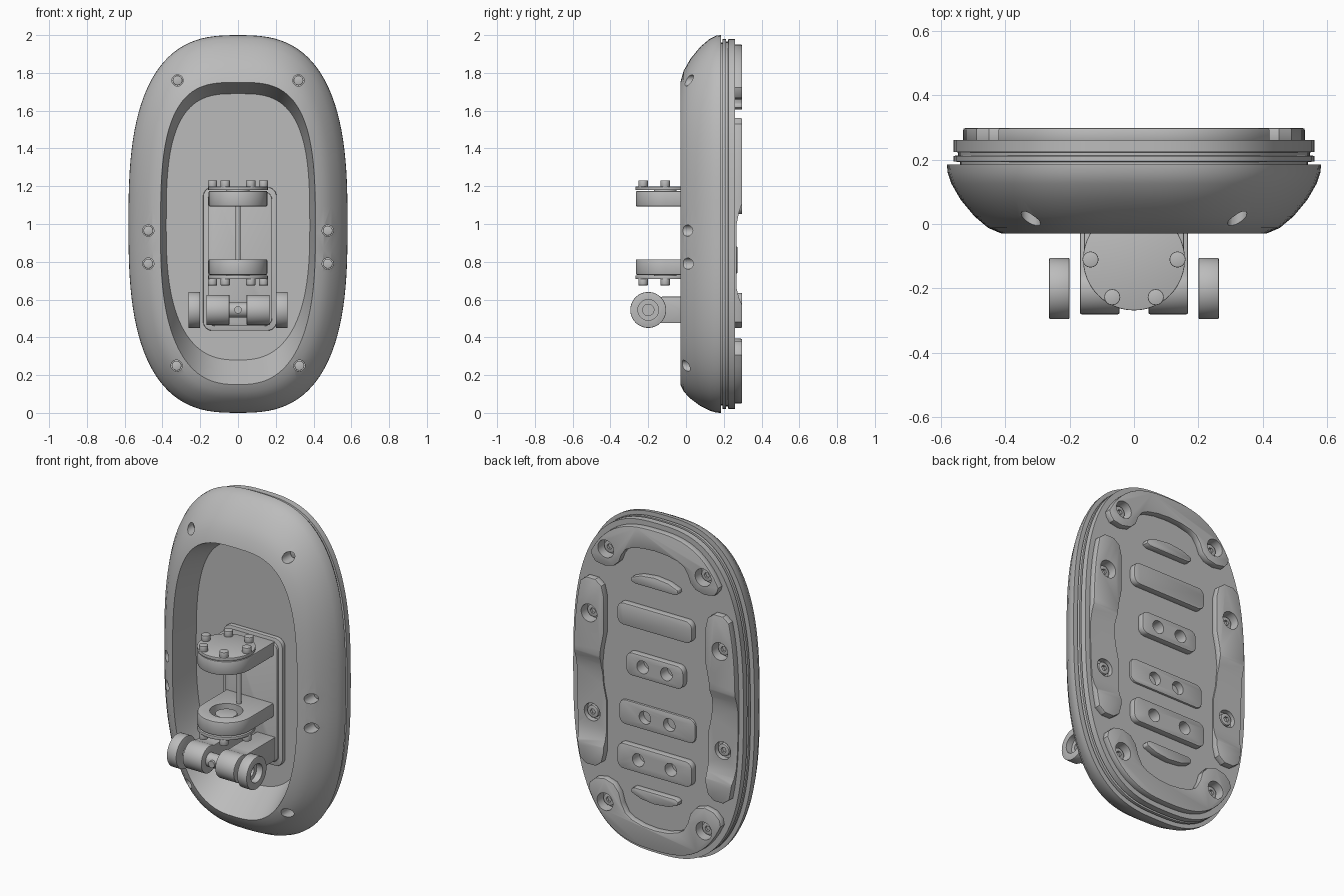
import bpy, bmesh, math
from mathutils import Vector

if "Cube" in bpy.data.objects:
    bpy.data.objects.remove(bpy.data.objects["Cube"])

grey = bpy.data.materials.new("plain_grey")
grey.use_nodes = True
grey.diffuse_color = (0.5, 0.5, 0.5, 1)
grey.node_tree.nodes["Principled BSDF"].inputs["Base Color"].default_value = (0.5, 0.5, 0.5, 1)
parts = []


def apply_modifier(obj, mod):
    bpy.context.view_layer.objects.active = obj
    bpy.ops.object.modifier_apply(modifier=mod.name)


def loft(name, rings, bevel=0):
    """Skin a stack of matching loops and cap both ends."""
    bm = bmesh.new()
    loops = [[bm.verts.new(p) for p in ring] for ring in rings]
    n = len(loops[0])
    for a, b in zip(loops, loops[1:]):
        for i in range(n):
            j = (i + 1) % n
            bm.faces.new((a[i], a[j], b[j], b[i]))
    bm.faces.new(loops[0])
    bm.faces.new(loops[-1])
    bmesh.ops.recalc_face_normals(bm, faces=bm.faces)
    mesh = bpy.data.meshes.new(name)
    bm.to_mesh(mesh)
    bm.free()
    mesh.materials.append(grey)
    obj = bpy.data.objects.new(name, mesh)
    bpy.context.scene.collection.objects.link(obj)
    parts.append(obj)
    if bevel:
        mod = obj.modifiers.new("bevel", "BEVEL")
        mod.width, mod.segments, mod.angle_limit = bevel, 2, math.radians(50)
        apply_modifier(obj, mod)
    return obj


def prism(name, pts, start, end, axis="y", bevel=0):
    """Extrude a flat outline along an axis."""
    place = {"x": lambda p, t: (t, p[0], p[1]),
             "y": lambda p, t: (p[0], t, p[1]),
             "z": lambda p, t: (p[0], p[1], t)}[axis]
    return loft(name, [[place(p, t) for p in pts] for t in (start, end)], bevel)


def cut(targets, cutter):
    for obj in targets:
        mod = obj.modifiers.new("cut", "BOOLEAN")
        mod.operation, mod.solver, mod.object = "DIFFERENCE", "EXACT", cutter
        apply_modifier(obj, mod)
    parts.remove(cutter)
    bpy.data.objects.remove(cutter)


def arc(u, v, r, a=0, b=360, n=32):
    steps = n if b - a == 360 else n + 1
    return [(u + r * math.cos(math.radians(a + (b - a) * i / n)),
             v + r * math.sin(math.radians(a + (b - a) * i / n))) for i in range(steps)]


def rounded_rect(u, v, w, h, r):
    pts = []
    for k, (su, sv) in enumerate([(1, 1), (-1, 1), (-1, -1), (1, -1)]):
        pts += arc(u + su * (w / 2 - r), v + sv * (h / 2 - r), r, 90 * k, 90 * k + 90, 6)
    return pts


POWER = 2.75


def oval(w, h, y, cz=1.0, top=POWER, bottom=POWER, n=112):
    """Squared oval loop in the xz plane; a higher power gives squarer corners."""
    ring = []
    for i in range(n):
        c, s = math.cos(math.tau * i / n), math.sin(math.tau * i / n)
        e = 2 / (top if s > 0 else bottom)
        ring.append(Vector((w * math.copysign(abs(c) ** e, c), y,
                            cz + h * math.copysign(abs(s) ** e, s))))
    return ring


# Front cover: sunken floor, sloping wall, rounded shoulder
rim, edge = oval(0.41, 0.80, 0, 0.95, 3.2, 2.6), oval(0.58, 1.0, 0)
rings = [oval(0.38, 0.705, 0.15, 0.985, 3.1, 2.6)]
for t, y in [(0, -0.03), (0.25, -0.012), (0.5, 0.024), (0.75, 0.075),
             (0.92, 0.125), (0.99, 0.16), (1, 0.185)]:
    rings.append([a.lerp(b, t) + Vector((0, y, 0)) for a, b in zip(rim, edge)])
cover = loft("front_cover", rings)

# Back plate with grooves around its side
back = loft("back_plate", [oval(0.58 - d, 1 - d, y) for d, y in
            [(0.04, 0.183), (0.04, 0.192), (0.02, 0.194), (0.02, 0.211),
             (0.035, 0.213), (0.035, 0.222), (0.02, 0.224), (0.02, 0.26)]])

# Screws sunk into the cover
for side in (-1, 1):
    for x, z in [(0.32, 1.76), (0.475, 0.965), (0.475, 0.79), (0.325, 0.25)]:
        cut([cover], prism("cutter", arc(side * x, z, 0.03, n=20), -0.1, 0.11))
        prism("cover_screw", arc(side * x, z, 0.026, n=20), 0.07, 0.115, bevel=0.004)


# Pads on the back
def pad_edge_z(x):
    return 0.95 * (1 - (x / 0.53) ** POWER) ** (1 / POWER)


def pad_edge_x(z):
    return 0.53 * (1 - (abs(z - 1) / 0.95) ** POWER) ** (1 / POWER)


def end_pad(name, reach, drop, sign):
    half = [(reach * i / 14, pad_edge_z(reach * i / 14)) for i in range(15)]
    half += [(x, z - drop * (0.83 - z) / 0.17) for x, z in
             [(reach - 0.008, 0.695), (0.39, 0.668), (0.33, 0.658), (0.27, 0.672), (0.235, 0.705),
              (0.218, 0.75), (0.19, 0.79), (0.15, 0.81), (0.08, 0.825), (0, 0.83)]]
    pts = half + [(-x, z) for x, z in reversed(half[1:-1])]
    return prism(name, [(x, 1 + sign * z) for x, z in pts], 0.255, 0.297, bevel=0.005)


top_pad = end_pad("top_pad", 0.42, 0, 1)
bottom_pad = end_pad("bottom_pad", 0.435, 0.05, -1)
side_pads = []
for side in (-1, 1):
    pts = [(pad_edge_x(z), z) for z in [0.48 + 1.05 * i / 16 for i in range(17)]]
    pts += [(0.45, 1.56), (0.39, 1.56), (0.35, 1.53), (0.335, 1.47), (0.335, 1.25),
            (0.355, 1.15), (0.365, 1.05), (0.355, 0.93), (0.335, 0.84),
            (0.335, 0.54), (0.35, 0.48), (0.39, 0.45), (0.45, 0.45)]
    pad = prism("side_pad", [(side * x, z) for x, z in pts], 0.255, 0.297, bevel=0.005)
    cut([pad], prism("cutter", [(0.32, 1.14), (0.297, 1.11), (0.28, 1.06), (0.268, 1.0), (0.268, 0.66),
                                (0.28, 0.61), (0.297, 0.57), (0.32, 0.54)], -0.7, 0.7, "x"))
    side_pads.append(pad)

# Centre bars, some with a pair of holes
for z, w, h, hole, face in [(1.405, 0.49, 0.13, 0, 0.297), (1.12, 0.375, 0.135, 0.078, 0.297),
                            (0.81, 0.50, 0.145, 0.08, 0.272), (0.56, 0.49, 0.15, 0.107, 0.297)]:
    bar = prism("back_bar", rounded_rect(0, z, w, h, 0.04), 0.255, face, bevel=0.005)
    for x in (-hole, hole) if hole else ():
        cut([bar, back], prism("cutter", arc(x, z, 0.038), 0.23, 0.4))

# Small arched pads above and below the bars
for name, z, sign in [("upper_arched_pad", 1.605, 1), ("lower_arched_pad", 0.39, -1)]:
    pts = [(-0.135, 0), (0.135, 0), (0.155, 0.012), (0.152, 0.032), (0.09, 0.056),
           (0, 0.066), (-0.09, 0.056), (-0.152, 0.032), (-0.155, 0.012)]
    prism(name, [(x, z + sign * dz) for x, dz in pts], 0.255, 0.297, bevel=0.004)

# Counterbored screws through the pads
for side in (-1, 1):
    for x, z, pad in [(0.32, 1.76, top_pad), (0.325, 0.255, bottom_pad),
                      (0.43, 1.35, side_pads[side > 0]), (0.43, 0.75, side_pads[side > 0])]:
        cut([pad, back], prism("cutter", arc(side * x, z, 0.052), 0.235, 0.4))
        screw = prism("back_screw", arc(side * x, z, 0.036), 0.225, 0.262, bevel=0.004)
        cut([screw], prism("cutter", arc(side * x, z, 0.017, n=6), 0.248, 0.4))

# Mounting plate on the sunken floor
prism("mount_plate", rounded_rect(0.01, 0.815, 0.39, 0.76, 0.05), 0.125, 0.155, bevel=0.005)
prism("mount_panel", rounded_rect(0.01, 0.815, 0.34, 0.71, 0.04), 0.11, 0.155, bevel=0.004)

# Upper and lower hinge housings, mirrored about the shaft middle
MID, HY = 0.953, -0.11
for name, s in [("upper", 1), ("lower", -1)]:
    outline = arc(0, HY, 0.155, 180, 360, 32) + [(0.155, 0.13), (-0.155, 0.13)]
    housing = prism(name + "_housing", outline, MID + s * 0.14, MID + s * 0.222, "z", 0.006)
    cut([housing], prism("cutter", arc(0, HY, 0.09), MID + s * 0.1, MID + s * 0.2, "z"))
    prism(name + "_cap", arc(0, HY, 0.158, n=48), MID + s * 0.226, MID + s * 0.245, "z", 0.003)
    prism(name + "_collar", arc(0, HY, 0.06), MID + s * 0.155, MID + s * 0.23, "z", 0.004)
    for x, y in arc(0, HY, 0.135, n=6):
        prism(name + "_bolt", arc(x, y, 0.025, n=16), MID + s * 0.24, MID + s * 0.278, "z", 0.003)
prism("hinge_rod", arc(0, 0.01, 0.014, n=16), MID - 0.2, MID + 0.2, "z")

# Lower roller: two round-ended arms, narrow neck and pin
RY, RZ = -0.2, 0.545
for side in (-1, 1):
    outline = arc(RY, RZ, 0.08, 60, 300, 32) + [(-0.12, 0.475), (0.13, 0.475), (0.13, 0.615), (-0.12, 0.615)]
    arm = prism("roller_arm", outline, side * 0.045, side * 0.168, "x", 0.005)
    cut([arm], prism("cutter", arc(RY, RZ, 0.03), side * 0.12, side * 0.3, "x"))
    # Wheel with a stepped bore
    wheel = prism("wheel", arc(RY, RZ, 0.095, n=48), side * 0.2, side * 0.263, "x", 0.004)
    cut([wheel], prism("cutter", arc(RY, RZ, 0.055), side * 0.225, side * 0.4, "x"))
    cut([wheel], prism("cutter", arc(RY, RZ, 0.03), side * 0.1, side * 0.4, "x"))
prism("roller_neck", arc(RY, RZ, 0.04), -0.06, 0.06, "x")
prism("roller_pin", arc(0, RZ, 0.02, n=16), -0.25, -0.2)

# Shading
bpy.ops.object.select_all(action="DESELECT")
for obj in parts:
    obj.select_set(True)
bpy.context.view_layer.objects.active = cover
bpy.ops.object.shade_smooth_by_angle(angle=math.radians(32))
